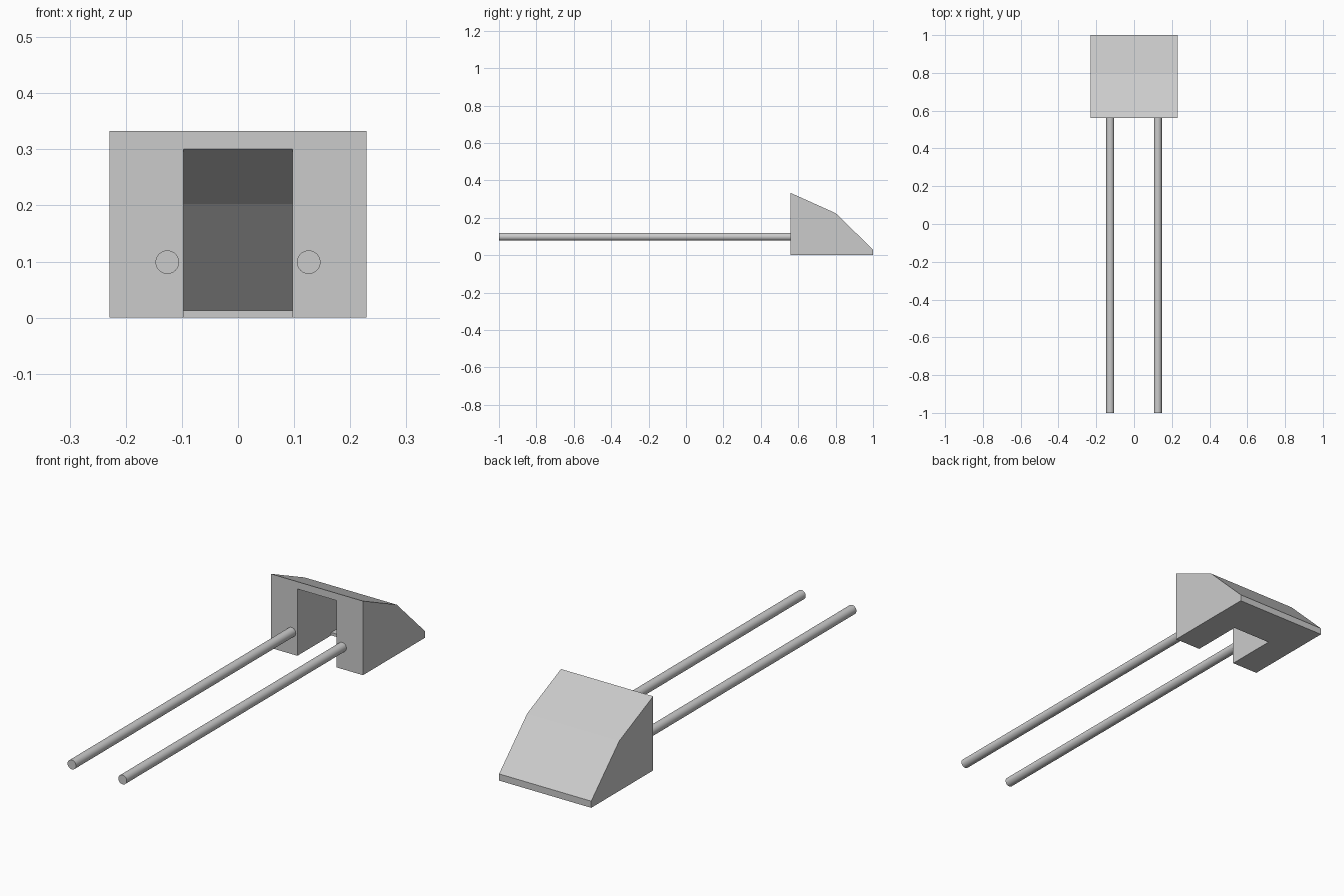
import bpy, bmesh, math

if "Cube" in bpy.data.objects:
    bpy.data.objects.remove(bpy.data.objects["Cube"])

grey = bpy.data.materials.new("plain grey")
grey.diffuse_color = (0.6, 0.6, 0.6, 1)
grey.use_nodes = True
grey.node_tree.nodes["Principled BSDF"].inputs["Base Color"].default_value = grey.diffuse_color


def extrude_profile(name, profile, half_width):
    """Solid from a (y, z) side profile, extruded across x."""
    bm = bmesh.new()
    face = bm.faces.new([bm.verts.new((-half_width, y, z)) for y, z in profile])
    out = bmesh.ops.extrude_face_region(bm, geom=[face])
    moved = [g for g in out["geom"] if isinstance(g, bmesh.types.BMVert)]
    bmesh.ops.translate(bm, verts=moved, vec=(2 * half_width, 0, 0))
    bmesh.ops.recalc_face_normals(bm, faces=bm.faces)
    mesh = bpy.data.meshes.new(name)
    bm.to_mesh(mesh)
    bm.free()
    mesh.materials.append(grey)
    obj = bpy.data.objects.new(name, mesh)
    bpy.context.collection.objects.link(obj)
    return obj


# Wedge-shaped head with a two-slope back
head = extrude_profile("wedge_head", [
    (0.56, 0), (1, 0), (1, 0.03), (0.80, 0.225), (0.56, 0.333)], 0.229)

# Slot following the slopes, open at the front and part of the underside
cutter = extrude_profile("slot_cutter", [
    (0.50, -0.1), (0.80, -0.1), (0.80, 0.013), (0.974, 0.013),
    (0.778, 0.203), (0.50, 0.327)], 0.097)
cutter.hide_render = True
mod = head.modifiers.new("slot", 'BOOLEAN')
mod.operation = 'DIFFERENCE'
mod.solver = 'EXACT'
mod.object = cutter
bpy.context.view_layer.objects.active = head
bpy.ops.object.modifier_apply(modifier=mod.name)
bpy.data.objects.remove(cutter)

# Pair of long round rods
for side, name in ((-1, "left_rod"), (1, "right_rod")):
    bpy.ops.mesh.primitive_cylinder_add(
        vertices=32, radius=0.021, depth=1.56,
        location=(side * 0.126, -0.22, 0.099), rotation=(math.pi / 2, 0, 0))
    rod = bpy.context.object
    rod.name = name
    rod.data.materials.append(grey)
    bpy.ops.object.shade_smooth_by_angle(angle=math.radians(30))
